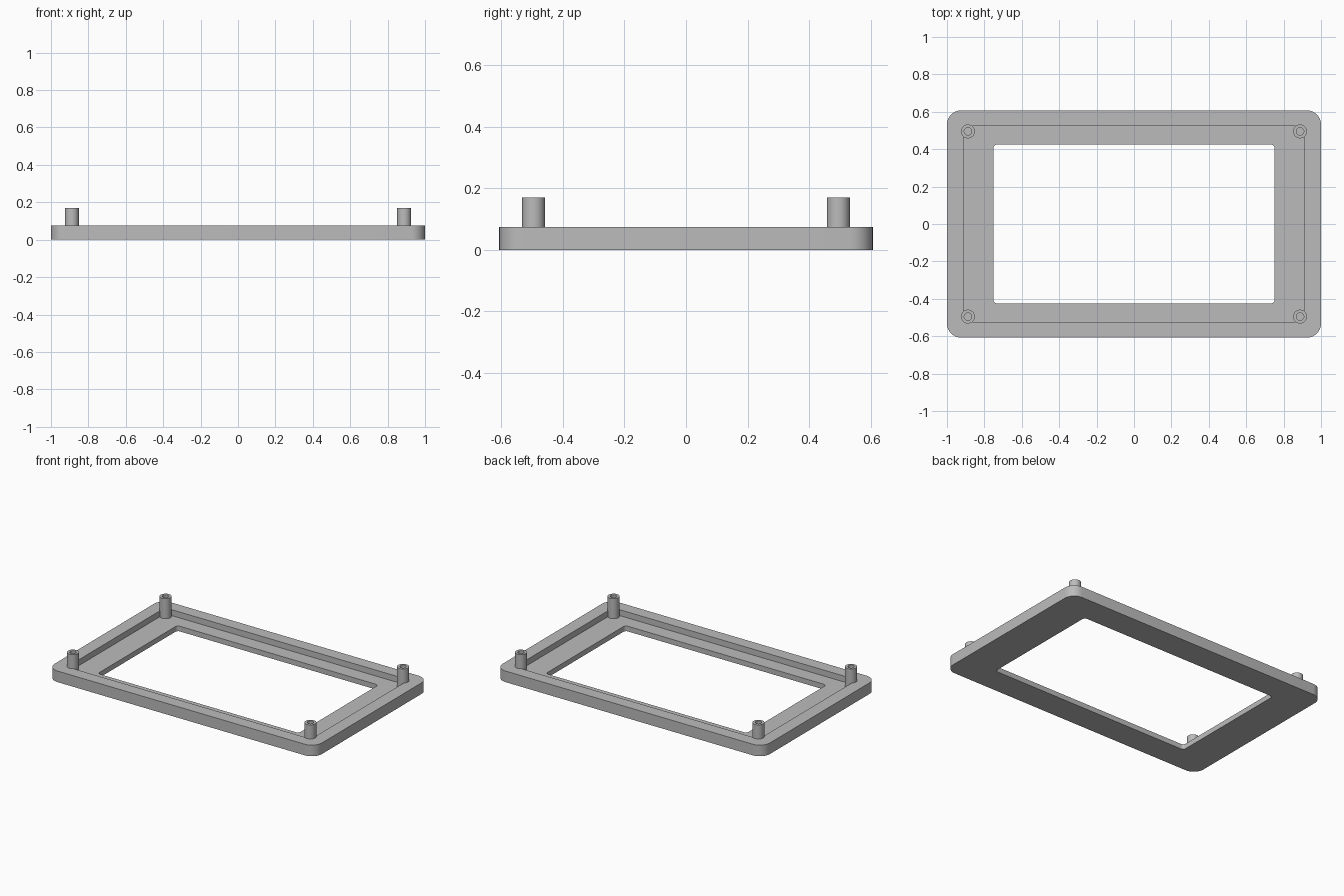
import bpy, bmesh
from math import sin, cos, pi, radians

cube = bpy.data.objects.get("Cube")
if cube:
    bpy.data.objects.remove(cube, do_unlink=True)

grey = bpy.data.materials.new("light_grey_plastic")
grey.use_nodes = True
colour = (0.5, 0.5, 0.5, 1)
grey.diffuse_color = colour
grey.node_tree.nodes["Principled BSDF"].inputs["Base Color"].default_value = colour


def rounded_loop(hx, hy, r, z, steps=8):
    """Rounded rectangle outline; r = 0 gives sharp corners."""
    pts = []
    for i, (sx, sy) in enumerate([(1, 1), (-1, 1), (-1, -1), (1, -1)]):
        for k in range(steps + 1):
            a = (i + k / steps) * pi / 2
            pts.append((sx * (hx - r) + r * cos(a), sy * (hy - r) + r * sin(a), z))
    return pts


def ring(x, y, r, z, sides=32):
    return [(x + r * cos(2 * pi * k / sides), y + r * sin(2 * pi * k / sides), z)
            for k in range(sides)]


def loft(name, loops, closed):
    """Skin successive loops; join last to first, or cap both ends."""
    bm = bmesh.new()
    rows = [[bm.verts.new(p) for p in loop] for loop in loops]
    pairs = list(zip(rows, rows[1:]))
    if closed:
        pairs.append((rows[-1], rows[0]))
    else:
        bm.faces.new(rows[0])
        bm.faces.new(rows[-1])
    n = len(rows[0])
    for a, b in pairs:
        for k in range(n):
            j = (k + 1) % n
            bm.faces.new((a[k], a[j], b[j], b[k]))
    bmesh.ops.remove_doubles(bm, verts=bm.verts, dist=1e-5)
    bmesh.ops.recalc_face_normals(bm, faces=bm.faces)
    mesh = bpy.data.meshes.new(name)
    bm.to_mesh(mesh)
    bm.free()
    mesh.materials.append(grey)
    obj = bpy.data.objects.new(name, mesh)
    bpy.context.collection.objects.link(obj)
    bpy.ops.object.select_all(action='DESELECT')
    obj.select_set(True)
    bpy.context.view_layer.objects.active = obj
    bpy.ops.object.shade_smooth_by_angle(angle=radians(30))


TOP, FLOOR, POST_TOP = 0.075, 0.035, 0.17

# Bezel frame: rounded outside, square recess, window opening
outer = (1.0, 0.607, 0.075)
recess = (0.912, 0.523, 0)
window = (0.752, 0.425, 0.02)
loft("bezel_frame", [rounded_loop(*shape, z) for shape, z in (
    (outer, 0), (outer, TOP), (recess, TOP),
    (recess, FLOOR), (window, FLOOR), (window, 0))], True)

# Hollow mounting posts in the four corners
for sx, side in ((1, "left"), (-1, "right")):
    for sy, end in ((-1, "front"), (1, "back")):
        x, y = sx * 0.888, sy * 0.495
        loft(f"mounting_post_{end}_{side}", [ring(x, y, r, z) for r, z in (
            (0.037, FLOOR - 0.005), (0.037, POST_TOP),
            (0.02, POST_TOP), (0.02, TOP))], False)
